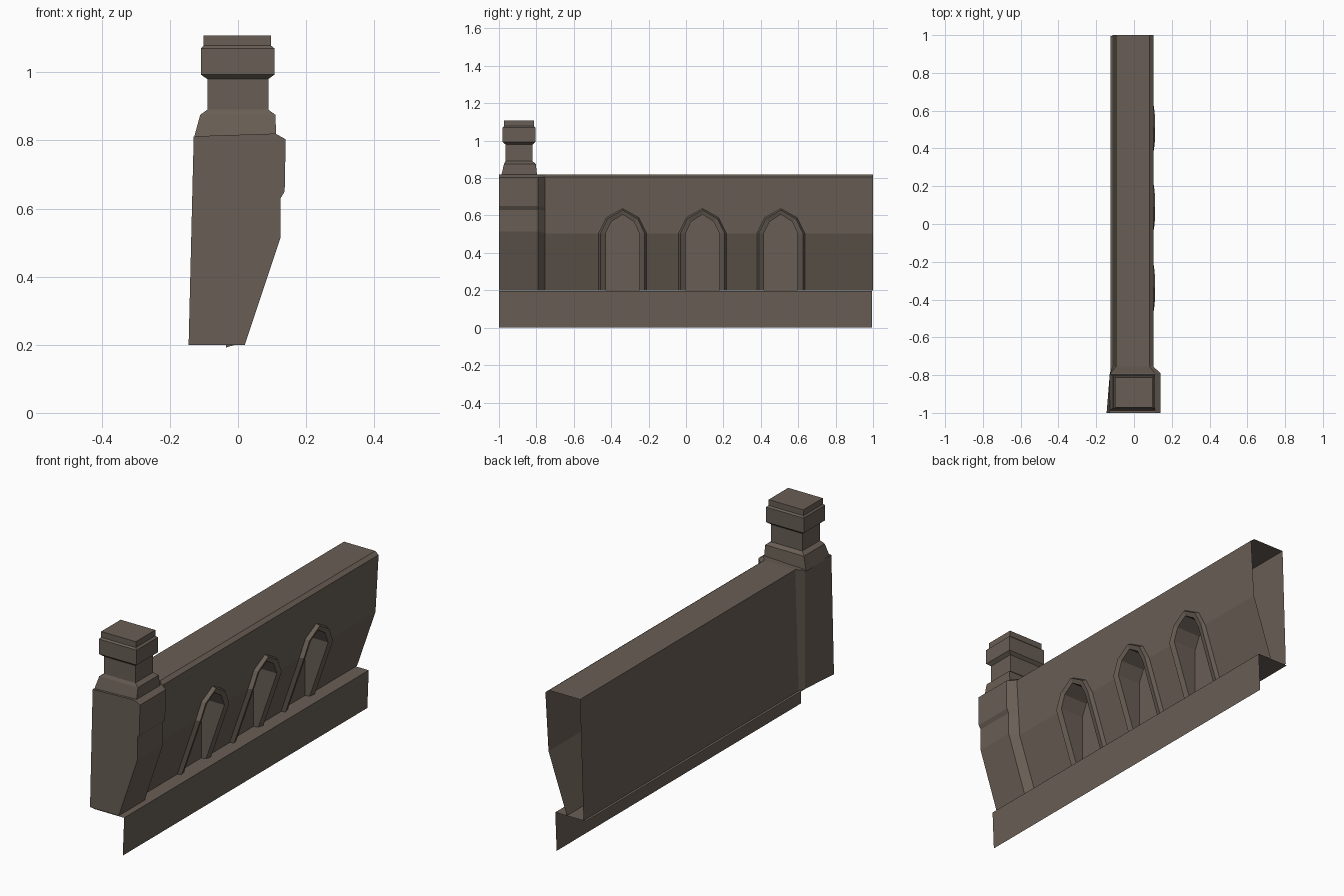
import bpy, bmesh
from mathutils import Vector

if "Cube" in bpy.data.objects:
    bpy.data.objects.remove(bpy.data.objects["Cube"])

stone = bpy.data.materials.new("brown stone")
stone.diffuse_color = (0.14, 0.112, 0.09, 1)
stone.use_nodes = True
stone.node_tree.nodes["Principled BSDF"].inputs["Base Color"].default_value = stone.diffuse_color


def make(name, faces, outward):
    """Build a sheet or solid from point lists; the first face must look along 'outward'."""
    bm = bmesh.new()
    first = None
    for pts in faces:
        f = bm.faces.new([bm.verts.new(p) for p in pts])
        first = first or f
    bmesh.ops.remove_doubles(bm, verts=bm.verts, dist=1e-4)
    bm.faces.ensure_lookup_table()
    bmesh.ops.recalc_face_normals(bm, faces=bm.faces)
    bm.normal_update()
    if bm.faces[0].normal.dot(Vector(outward)) < 0:
        bmesh.ops.reverse_faces(bm, faces=bm.faces)
    me = bpy.data.meshes.new(name)
    bm.to_mesh(me)
    bm.free()
    me.materials.append(stone)
    ob = bpy.data.objects.new(name, me)
    bpy.context.collection.objects.link(ob)
    return ob


def loft(rings, closed=True):
    """Quads between successive rings."""
    out = []
    n = len(rings[0])
    for a, b in zip(rings, rings[1:]):
        for i in range(n if closed else n - 1):
            j = (i + 1) % n
            out.append([a[i], a[j], b[j], b[i]])
    return out


Z0, ZK, Z1 = 0.2, 0.505, 0.805          # wall foot, kink and shoulder heights
Y0, Y1 = -0.755, 1.0                    # wall ends
CENTRES = (-0.339, 0.088, 0.507)        # window positions


def wall_x(z):
    """Front surface of the battered wall."""
    if z < ZK:
        return -0.02 + 0.105 * (z - Z0) / (ZK - Z0)
    return 0.085 + 0.018 * (z - ZK) / (Z1 - ZK)


def arch(half, mid, z_spring, z_mid, z_top):
    """Pointed arch outline as (y, z), open at the foot."""
    left = [(-half, Z0), (-half, z_spring), (-mid, z_mid)]
    return left + [(0, z_top)] + [(-y, z) for y, z in reversed(left)]


OUTER = arch(0.128, 0.086, ZK, 0.589, 0.637)
EDGE = arch(0.118, 0.080, ZK, 0.583, 0.629)
INNER = arch(0.090, 0.060, ZK, 0.567, 0.605)

# Wall: back and top, then the front with openings for the windows
back = [(0.103, Z1), (0.083, 0.82), (-0.095, 0.82), (-0.115, Z0)]
faces = loft([[(x, y, z) for x, z in back] for y in (Y0, Y1)], closed=False)
stops = [Y0] + [c + s * 0.128 for c in CENTRES for s in (-1, 1)] + [Y1]
for a, b in zip(stops[::2], stops[1::2]):
    faces.append([(wall_x(z), y, z) for y, z in ((a, Z0), (b, Z0), (b, ZK), (a, ZK))])
upper = [(Y0, Z1), (Y0, ZK)]
for c in CENTRES:
    upper += [(c + y, z) for y, z in OUTER[1:-1]]
upper += [(Y1, ZK), (Y1, Z1)]
faces.append([(wall_x(z), y, z) for y, z in upper])
make("wall", faces, (1, 0, 1))

# Windows: raised moulding, deep reveal and flat back panel
for i, c in enumerate(CENTRES):
    def ring(outline, lift):
        return [(wall_x(z) + lift, c + y, z) for y, z in outline]
    panel = [(-0.035, c + y, z if z > Z0 else 0.192) for y, z in INNER]
    rings = [ring(OUTER, 0), ring(EDGE, 0.02), ring(INNER, 0.012), panel]
    make(f"window_{i + 1}", [panel] + loft(rings, closed=False), (1, 0, 0))

# End pillar: shaped section blending into the wall
front = [(0.02, Z0), (0.125, 0.515), (0.125, 0.63), (0.137, 0.65), (0.14, 0.803),
         (0.11, 0.82), (-0.13, 0.812), (-0.145, Z0)]
rear = front[:6] + [(-0.125, 0.812), (-0.128, Z0)]
join = [(wall_x(z), z) for z in (Z0, ZK, 0.63, 0.645, Z1)] + back[1:]
sections = [[(x, y, z) for x, z in s] for y, s in ((-1, front), (-0.79, rear), (Y0, join))]
make("pillar", [sections[0]] + loft(sections), (0, -1, 0))

# Pillar finial: stacked square mouldings as (z, left, right, near, far)
levels = [(0.805, -0.130, 0.112, -0.99, -0.795), (0.875, -0.111, 0.110, -0.973, -0.803),
          (0.890, -0.090, 0.089, -0.965, -0.82), (0.980, -0.090, 0.089, -0.965, -0.82),
          (0.993, -0.109, 0.107, -0.98, -0.805), (1.070, -0.109, 0.107, -0.98, -0.805),
          (1.078, -0.101, 0.097, -0.972, -0.813), (1.108, -0.101, 0.097, -0.972, -0.813)]
rings = [[(a, c, z), (b, c, z), (b, d, z), (a, d, z)] for z, a, b, c, d in levels]
make("finial", [rings[-1]] + loft(rings), (0, 0, 1))

# Plinth: thin ledge under the wall and a skirt down to the ground
strip = [(-0.125, 0.197), (0.05, 0.197), (0.042, 0)]
make("plinth", loft([[(x, y, z) for x, z in strip] for y in (-1, 0.995)], closed=False), (0, 0, 1))
